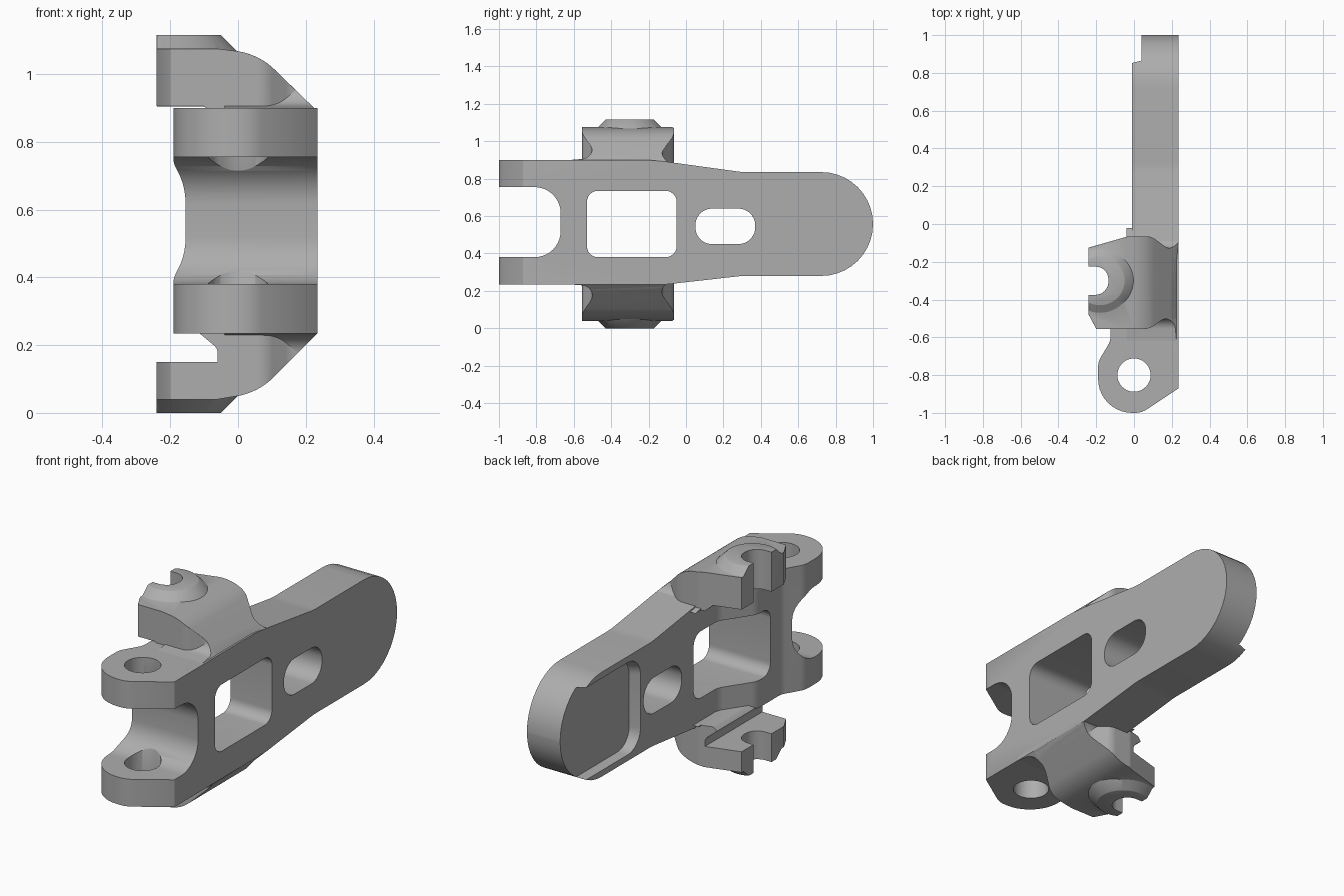
import bpy, math
from mathutils import Vector

if "Cube" in bpy.data.objects:
    bpy.data.objects.remove(bpy.data.objects["Cube"])

GREY = (0.42, 0.42, 0.42, 1)
metal = bpy.data.materials.new("plain_grey")
metal.use_nodes = True
metal.diffuse_color = GREY
metal.node_tree.nodes["Principled BSDF"].inputs["Base Color"].default_value = GREY


def rounded(points, steps=10):
    """Closed outline; a third value on a point is its fillet radius."""
    out, n = [], len(points)
    for i, p in enumerate(points):
        c = Vector(p[:2])
        if len(p) < 3:
            out.append(c)
            continue
        a = (Vector(points[i - 1][:2]) - c).normalized()
        b = (Vector(points[(i + 1) % n][:2]) - c).normalized()
        half = a.angle(b) / 2
        centre = c + (a + b).normalized() * (p[2] / math.sin(half))
        reach = p[2] / math.tan(half)
        start, end = c + a * reach - centre, c + b * reach - centre
        sweep = math.pi - 2 * half
        for k in range(steps + 1):
            t = k / steps
            d = (start * math.sin((1 - t) * sweep) + end * math.sin(t * sweep)) / math.sin(sweep)
            out.append(centre + d)
    return out


def prism(name, points, axis, lo, hi):
    """Extrude a rounded outline along one axis."""
    place = {"x": lambda u, v, w: (w, u, v),
             "y": lambda u, v, w: (u, w, v),
             "z": lambda u, v, w: (u, v, w)}[axis]
    loop = rounded(points)
    n = len(loop)
    verts = [place(p.x, p.y, w) for w in (lo, hi) for p in loop]
    faces = [tuple(range(n))[::-1], tuple(range(n, 2 * n))]
    faces += [(i, (i + 1) % n, n + (i + 1) % n, n + i) for i in range(n)]
    mesh = bpy.data.meshes.new(name)
    mesh.from_pydata(verts, [], faces)
    obj = bpy.data.objects.new(name, mesh)
    bpy.context.collection.objects.link(obj)
    bpy.context.view_layer.objects.active = obj
    bpy.ops.object.select_all(action="DESELECT")
    obj.select_set(True)
    bpy.ops.object.mode_set(mode="EDIT")
    bpy.ops.mesh.select_all(action="SELECT")
    bpy.ops.mesh.normals_make_consistent(inside=False)
    bpy.ops.object.mode_set(mode="OBJECT")
    return obj


def cone(name, x, y, z, r1, r2, depth):
    bpy.ops.mesh.primitive_cone_add(vertices=48, radius1=r1, radius2=r2, depth=depth, location=(x, y, z))
    bpy.context.object.name = name
    return bpy.context.object


def bake(obj):
    """Apply all modifiers."""
    bpy.context.view_layer.update()
    graph = bpy.context.evaluated_depsgraph_get()
    mesh = bpy.data.meshes.new_from_object(obj.evaluated_get(graph))
    obj.modifiers.clear()
    obj.data = mesh


def combine(obj, tool, operation):
    mod = obj.modifiers.new("combine", "BOOLEAN")
    mod.operation, mod.solver, mod.object = operation, "EXACT", tool
    bake(obj)
    bpy.data.objects.remove(tool)


def finish(obj, width):
    """Chamfer the sharp edges, shade and colour."""
    if width:
        mod = obj.modifiers.new("chamfer", "BEVEL")
        mod.width, mod.segments, mod.angle_limit = width, 1, math.radians(40)
        bake(obj)
    obj.data.materials.clear()
    obj.data.materials.append(metal)
    bpy.ops.object.select_all(action="DESELECT")
    obj.select_set(True)
    bpy.context.view_layer.objects.active = obj
    bpy.ops.object.shade_smooth_by_angle(angle=math.radians(30))


def rectangle(u0, u1, v0, v1, r):
    return [(u0, v0, r), (u1, v0, r), (u1, v1, r), (u0, v1, r)]


# Main body: side outline crossed with top outline
body = prism("body", [
    (-1, .235), (-.1, .235, .3), (.3, .28, .4), (1, .28, .277), (1, .835, .277),
    (.3, .835, .4), (-.1, .89, .3), (-.2, .9), (-1, .9), (-1, .755),
    (-.67, .755, .14), (-.67, .38, .14), (-1, .38)], "x", -.4, .235)
plan = prism("plan", [
    (.3, 1.1), (.3, -.827), (.04, -1, .12), (-.19, -1, .18), (-.19, -.73, .1),
    (-.125, -.62, .08), (-.125, -.42, .1), (-.01, -.25, .1), (-.01, 1.1)], "z", 0, 1.2)
combine(body, plan, "INTERSECT")

# Window, small slot, fork pin holes and the shallow dish in the paddle
combine(body, prism("window", rectangle(-.53, -.05, .38, .735, .06), "x", -.5, .5), "DIFFERENCE")
combine(body, prism("slot", rectangle(.05, .37, .45, .64, .09), "x", -.5, .5), "DIFFERENCE")
combine(body, cone("pin_hole", 0, -.8, .55, .088, .088, 1.2), "DIFFERENCE")
dish = prism("dish", rectangle(.42, 1.3, .32, .795, .1), "x", -.2, .04)
for v in dish.data.vertices:
    if v.co.x < 0:
        v.co.y = .86 + (v.co.y - .86) * 1.25
        v.co.z = .5575 + (v.co.z - .5575) * 1.15
combine(body, dish, "DIFFERENCE")
finish(body, .012)

# Hooked side arms, above and below
ARM_PLAN = [(-.24, -.125), (-.03, -.065, .05), (.09, -.065, .08), (.18, -.13, .06), (.24, -.13),
            (.24, -.5), (.16, -.5, .08), (.08, -.555, .08), (-.2, -.555), (-.24, -.48)]
SECTIONS = {
    "upper": [(-.24, .905), (-.1, .905), (-.06, .87), (.235, .87), (.235, .89),
              (.06, 1.06, .2), (-.06, 1.075), (-.24, 1.075)],
    "lower": [(-.24, .15), (-.06, .15), (-.06, .19, .03), (-.12, .24), (-.1, .26), (.235, .26),
              (.235, .235), (.06, .06, .2), (-.06, .04), (-.24, .04)]}
SKIRT = [(-.62, -.02), (-.62, 0), (-.5, .01, .06), (-.5, .1), (-.13, .1),
         (-.13, -.005, .07), (0, -.035), (0, -.06)]

for side, section in SECTIONS.items():
    up = 1 if side == "upper" else -1
    base = .9 if up > 0 else .235
    arm = prism(side + "_arm", section, "y", -.8, .2)
    combine(arm, prism("arm_plan", ARM_PLAN, "z", -.2, 1.3), "INTERSECT")

    # Flared foot where the arm meets the body
    foot = prism(side + "_arm_foot", section, "y", -.8, .2)
    flare = [(p[0], base + up * p[1], *p[2:]) for p in SKIRT]
    combine(foot, prism("flare", flare, "x", -.04, .235), "INTERSECT")

    # Raised conical boss cut flush with the arm end
    face = 1.075 if up > 0 else .04
    boss = cone(side + "_boss", -.18, -.3, face + up * .015,
                *((.18, .13) if up > 0 else (.13, .18)), .05)
    trim = [(-.24, -.6), (.2, -.6), (.2, 0), (-.24, 0)]
    combine(boss, prism("trim", trim, "z", -.2, 1.3), "INTERSECT")
    combine(arm, boss, "UNION")

    # Open pin notch
    z0, z1 = (.8, 1.2) if up > 0 else (-.1, .2)
    notch = prism("notch", [(-.5, -.375), (-.135, -.375, .07), (-.135, -.225, .07), (-.5, -.225)], "z", z0, z1)
    combine(arm, notch, "DIFFERENCE")
    finish(arm, .01)
    finish(foot, 0)
